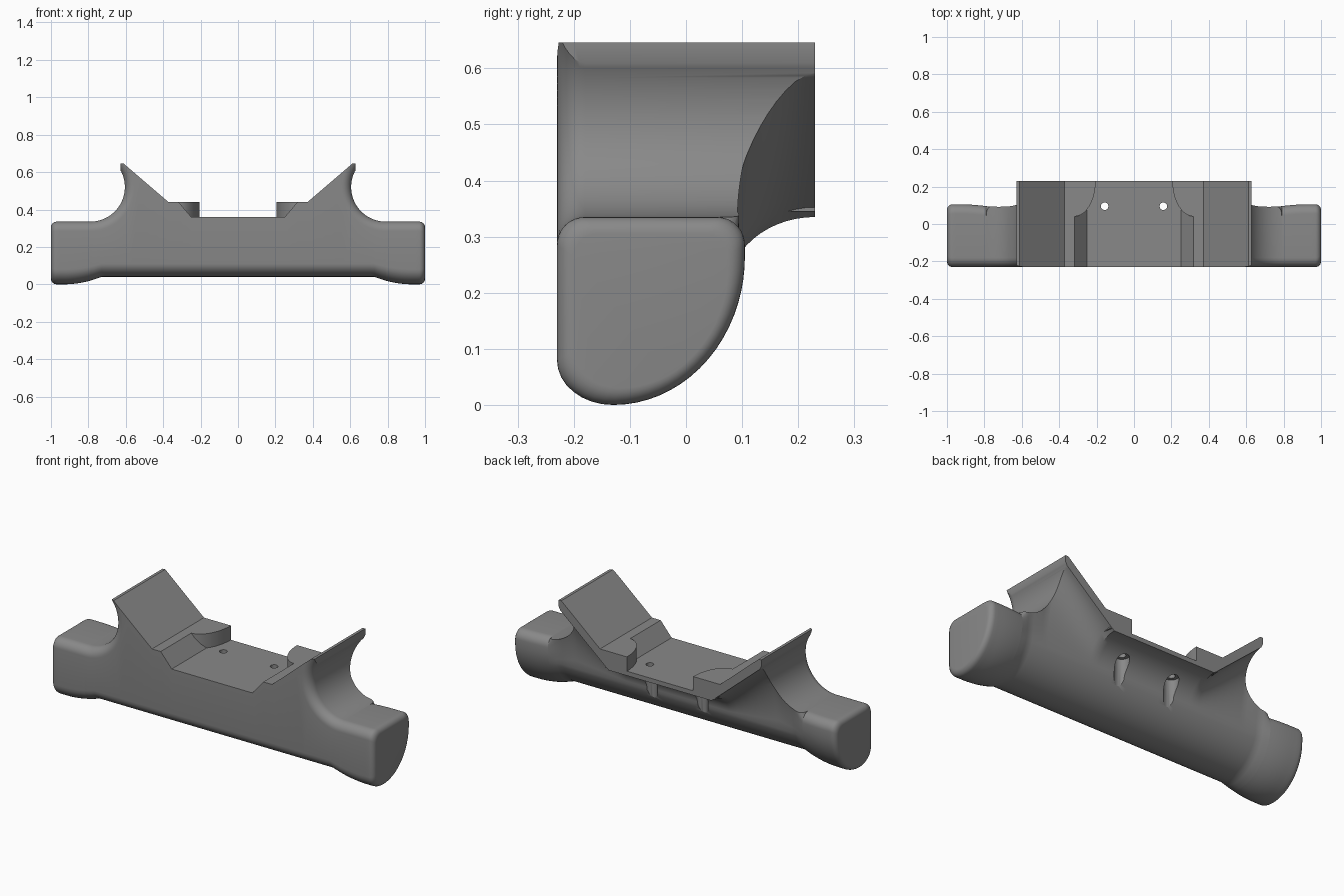
import bpy, bmesh
from math import sin, cos, pi, sqrt, asin, acos, radians

if "Cube" in bpy.data.objects:
    bpy.data.objects.remove(bpy.data.objects["Cube"])

FRONT, BACK, BAR_TOP = -0.23, 0.23, 0.335
WING_X, JOIN_X, ROUND = 0.628, 0.79, 0.05

grey = bpy.data.materials.new("matte grey")
grey.use_nodes = True
colour = (0.25, 0.25, 0.25, 1)
grey.diffuse_color = colour
grey.node_tree.nodes["Principled BSDF"].inputs["Base Color"].default_value = colour


def lerp(a, b, t):
    return a + (b - a) * t


def clamp(t):
    return max(0.0, min(1.0, t))


def loft(name, rings):
    """Closed solid through rings of equal point count."""
    bm = bmesh.new()
    loops = [[bm.verts.new(p) for p in ring] for ring in rings]
    for a, b in zip(loops, loops[1:]):
        for i in range(len(a)):
            j = (i + 1) % len(a)
            bm.faces.new((a[i], a[j], b[j], b[i]))
    bm.faces.new(loops[0])
    bm.faces.new(loops[-1])
    bmesh.ops.recalc_face_normals(bm, faces=bm.faces)
    mesh = bpy.data.meshes.new(name)
    bm.to_mesh(mesh)
    bm.free()
    ob = bpy.data.objects.new(name, mesh)
    bpy.context.collection.objects.link(ob)
    mesh.materials.append(grey)
    return ob


def boolean(ob, tool, operation):
    tool.hide_render = True
    mod = ob.modifiers.new(operation, 'BOOLEAN')
    mod.operation, mod.object, mod.solver = operation, tool, 'EXACT'
    bpy.context.view_layer.objects.active = ob
    bpy.ops.object.modifier_apply(modifier=mod.name)
    bpy.data.objects.remove(tool)


def grip_outline(x):
    """Flat-fronted grip section: lower curve, then the upper back curve."""
    t = clamp((abs(x) - 0.73) / 0.2)
    flare = t * (2 - t)
    ky, kz = lerp(0.94, 1, flare), lerp(0.88, 1, flare)

    def fit(y, z):
        return FRONT + (y - FRONT) * ky, BAR_TOP + (z - BAR_TOP) * kz

    def belly(a):
        return fit(-0.13 + 0.235 * sin(a), 0.265 - 0.265 * cos(a))

    split = acos(0.31)
    low = [fit(-0.13 - 0.1 * cos(i * pi / 16), 0.08 - 0.08 * sin(i * pi / 16)) for i in range(8)]
    low += [belly(split * i / 14) for i in range(15)]
    up = [belly(lerp(split, pi / 2, i / 4)) for i in range(1, 5)]
    edge = up[-1][0]
    up += [(edge - ROUND * (1 - cos(i * pi / 18)), BAR_TOP - ROUND * (1 - sin(i * pi / 18)))
           for i in range(10)]
    return low, up


def top_height(x):
    """Cradle floor, ledge and wing seen from the front."""
    steps = [(0, 0.36), (0.25, 0.36), (0.318, 0.44), (0.372, 0.44), (0.612, 0.646),
             (0.63, 0.646), (JOIN_X, 0.345)]
    for (x0, z0), (x1, z1) in zip(steps, steps[1:]):
        if x <= x1:
            return lerp(z0, z1, (x - x0) / (x1 - x0))
    return steps[-1][1]


def core_ring(x):
    """Grip section with a cove sweeping out to the cradle lip."""
    ax = abs(x)
    low, up = grip_outline(x)
    fade = clamp((ax - 0.63) / (JOIN_X - 0.63))
    lip = min(0.6, max(BAR_TOP, BAR_TOP + 0.855 * (ax - 0.32)))
    y0, z0 = low[-1]
    cove = []
    for i, (uy, uz) in enumerate(up):
        a = (i + 1) / len(up) * pi / 2
        cy, cz = y0 + (BACK - y0) * (1 - cos(a)), z0 + (lip - z0) * sin(a)
        cove.append((lerp(cy, uy, fade), lerp(cz, uz, fade)))
    top = top_height(ax)
    return [(x, y, z) for y, z in low + cove + [(cove[-1][0], top), (FRONT, top)]]


# Central grip and cradle
half = [0.1, 0.2, 0.25, 0.29, 0.318, 0.345, 0.372, 0.42, 0.47, 0.52, 0.57, 0.612, 0.63]
half += [0.65, 0.67, 0.69, 0.71, 0.73, 0.75, 0.77, JOIN_X]
stations = [-x for x in reversed(half)] + [0] + half
body = loft("cradle_body", [core_ring(x) for x in stations])

# Round hollows outside the wings, flaring at the front to soften the edge
CX, CZ, R = JOIN_X, 0.52, 0.185


def hollow_ring(side, y, grow):
    r = R + grow
    start = pi - acos((CX - WING_X) / r)
    pts = [(CX + r * cos(a), CZ + r * sin(a))
           for a in (lerp(start, 1.5 * pi, i / 40) for i in range(41))]
    pts += [(1.2, BAR_TOP - grow), (1.2, 0.9), (WING_X, 0.9)]
    return [(side * px, y, pz) for px, pz in pts]


for side in (-1, 1):
    sweep = [(-0.26, ROUND)]
    sweep += [(FRONT + ROUND * (1 - cos(i * pi / 16)), ROUND * (1 - sin(i * pi / 16)))
              for i in range(9)]
    sweep += [(0.3, 0)]
    boolean(body, loft("hollow_cutter", [hollow_ring(side, y, g) for y, g in sweep]), 'DIFFERENCE')

# Curved stops at the back corners of the cradle floor
for side in (-1, 1):
    curve = [(0.205 + 0.115 * (1 - sin(a)), BACK - 0.19 * cos(a))
             for a in (i * pi / 20 for i in range(11))]
    plan = [(0.34, 0.04)] + curve + [(0.34, BACK)]
    rings = [[(side * px, py, z) for px, py in plan] for z in (0.345, 0.44)]
    boolean(body, loft("corner_stop", rings), 'UNION')


def rod(x, y, r, z0, z1):
    return loft("hole_cutter", [[(x + r * cos(i * pi / 16), y + r * sin(i * pi / 16), z)
                                 for i in range(32)] for z in (z0, z1)])


# Screw holes with clearance grooves below
for side in (-1, 1):
    boolean(body, rod(side * 0.157, 0.095, 0.02, 0.2, 0.5), 'DIFFERENCE')
    boolean(body, rod(side * 0.157, 0.095, 0.038, -0.1, 0.315), 'DIFFERENCE')


# Flared grip ends with rounded rims
def end_ring(side, x, inset):
    low, up = grip_outline(x)
    corner = [(FRONT + ROUND * (1 - sin(a)), BAR_TOP - ROUND * (1 - cos(a)))
              for a in (i * pi / 18 for i in range(10))]
    pts = low + up + corner
    my, mz = -0.0625, 0.1675
    k = 1 - inset / 0.1675
    return [(side * x, my + (y - my) * k, mz + (z - mz) * k) for y, z in pts]


parts = [body]
for side, label in ((1, "left"), (-1, "right")):
    rings = [end_ring(side, lerp(JOIN_X, 0.97, i / 9), 0) for i in range(10)]
    rings += [end_ring(side, 0.97 + 0.03 * sin(i * pi / 12), 0.03 * (1 - cos(i * pi / 12)))
              for i in range(1, 7)]
    parts.append(loft(label + "_grip_end", rings))

bpy.ops.object.select_all(action='DESELECT')
for ob in parts:
    ob.select_set(True)
bpy.context.view_layer.objects.active = body
bpy.ops.object.shade_smooth_by_angle(angle=radians(30))
